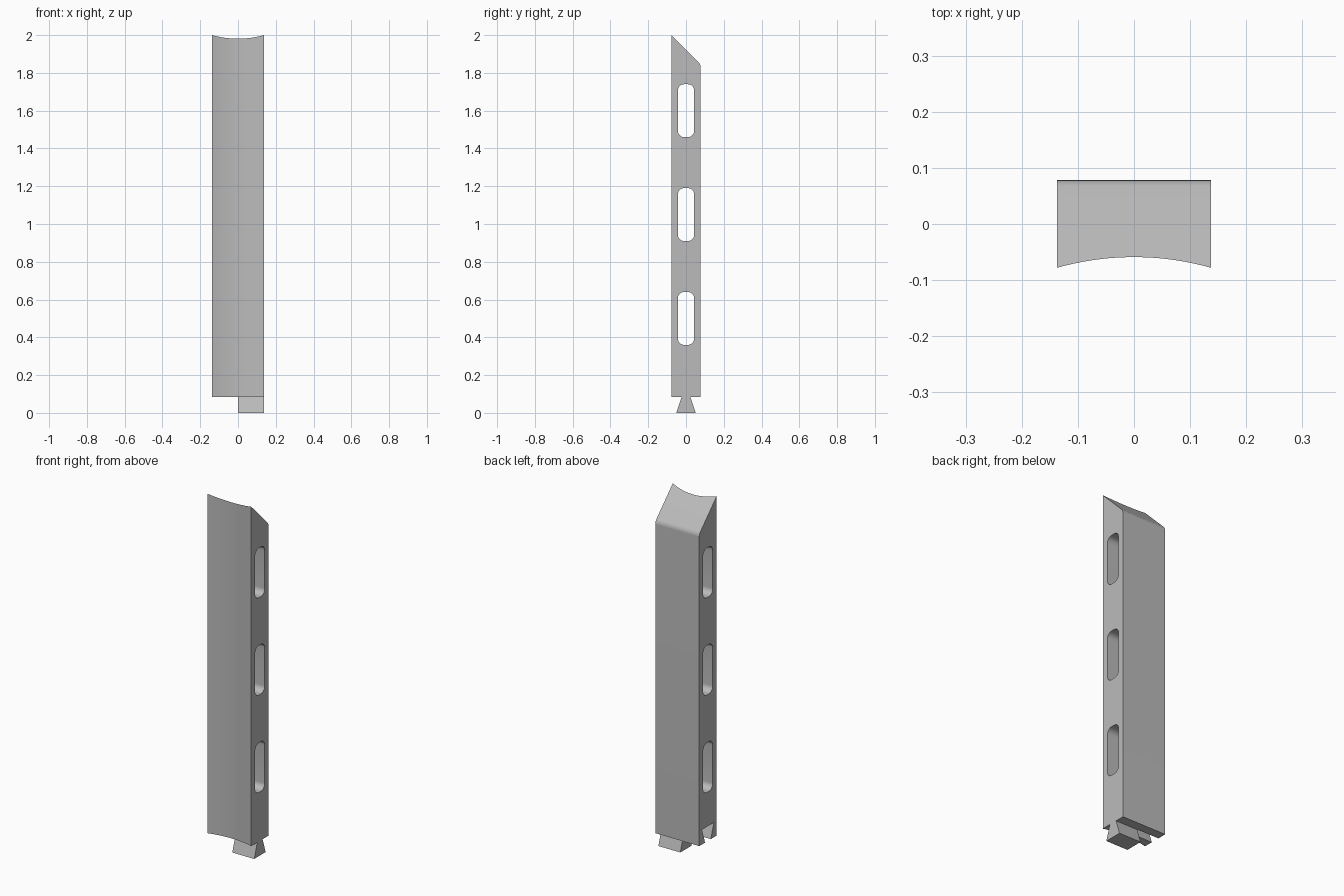
import bpy, bmesh
from math import pi, sin, cos, asin, tan
from mathutils import Vector

if "Cube" in bpy.data.objects:
    bpy.data.objects.remove(bpy.data.objects["Cube"])

HALF_W, HALF_D = 0.137, 0.078      # half width (x) and half depth (y)
BASE, TOP = 0.083, 2.0             # body bottom and tip heights

grey = bpy.data.materials.new("plain grey")
grey.use_nodes = True
grey.diffuse_color = (0.5, 0.5, 0.5, 1)
grey.node_tree.nodes["Principled BSDF"].inputs["Base Color"].default_value = (0.5, 0.5, 0.5, 1)


def prism(name, profile, axis, lo, hi):
    """Extrude a closed profile along x (y, z points) or z (x, y points)."""
    place = (lambda a, b: (lo, a, b)) if axis == "x" else (lambda a, b: (a, b, lo))
    bm = bmesh.new()
    face = bm.faces.new([bm.verts.new(place(a, b)) for a, b in profile])
    moved = bmesh.ops.extrude_face_region(bm, geom=[face])["geom"]
    shift = Vector((hi - lo, 0, 0)) if axis == "x" else Vector((0, 0, hi - lo))
    bmesh.ops.translate(bm, vec=shift, verts=[v for v in moved if isinstance(v, bmesh.types.BMVert)])
    bmesh.ops.recalc_face_normals(bm, faces=bm.faces)
    mesh = bpy.data.meshes.new(name)
    bm.to_mesh(mesh)
    bm.free()
    mesh.materials.append(grey)
    obj = bpy.data.objects.new(name, mesh)
    bpy.context.collection.objects.link(obj)
    return obj


def arc(cx, cy, r, start, end, steps):
    angles = [start + (end - start) * i / steps for i in range(steps + 1)]
    return [(cx + r * cos(a), cy + r * sin(a)) for a in angles]


def rounded_slot(cz, half_y, half_z, r):
    pts = []
    for k, (sy, sz) in enumerate([(1, 1), (-1, 1), (-1, -1), (1, -1)]):
        pts += arc(sy * (half_y - r), cz + sz * (half_z - r), r, k * pi / 2, (k + 1) * pi / 2, 8)
    return pts


def dovetail(z_wide, z_narrow, wide, narrow):
    return [(-wide, z_wide), (wide, z_wide), (narrow, z_narrow), (-narrow, z_narrow)]


def cut(target, cutter):
    mod = target.modifiers.new(cutter.name, "BOOLEAN")
    mod.operation, mod.solver, mod.object = "DIFFERENCE", "EXACT", cutter
    bpy.context.view_layer.objects.active = target
    bpy.ops.object.modifier_apply(modifier=mod.name)
    bpy.data.objects.remove(cutter)


# Post body: sloped top with a rounded back corner
R = 0.04
corner_z = TOP - 2 * HALF_D - R * tan(pi / 8)
side = [(-HALF_D, BASE), (HALF_D, BASE)]
side += arc(HALF_D - R, corner_z, R, 0, pi / 4, 8) + [(-HALF_D, TOP)]
body = prism("post_body", side, "x", -HALF_W, HALF_W)

# Shallow concave front
SAG = 0.019
radius = (HALF_W ** 2 + SAG ** 2) / (2 * SAG)
centre_y = SAG - HALF_D - radius
spread = asin((HALF_W + 0.01) / radius)
hollow = arc(0, centre_y, radius, pi / 2 - spread, pi / 2 + spread, 32)
hollow += [(-HALF_W - 0.01, -0.2), (HALF_W + 0.01, -0.2)]
cut(body, prism("hollow_cutter", hollow, "z", 0, 2.1))

# Three rounded slots through the sides
for z in (0.5, 1.05, 1.6):
    cut(body, prism("slot_cutter", rounded_slot(z, 0.043, 0.14, 0.033), "x", -0.2, 0.2))

# Dovetail socket under the right half, open at the side
socket = dovetail(BASE + 0.083, BASE - 0.02, 0.053, 0.019)
cut(body, prism("socket_cutter", socket, "x", -0.2, 0))

# Dovetail key under the left half
key = prism("dovetail_key", dovetail(0, BASE, 0.051, 0.024), "x", 0, HALF_W)

bpy.ops.object.select_all(action="DESELECT")
for obj in (body, key):
    obj.select_set(True)
bpy.context.view_layer.objects.active = body
bpy.ops.object.shade_smooth_by_angle(angle=pi / 6)
